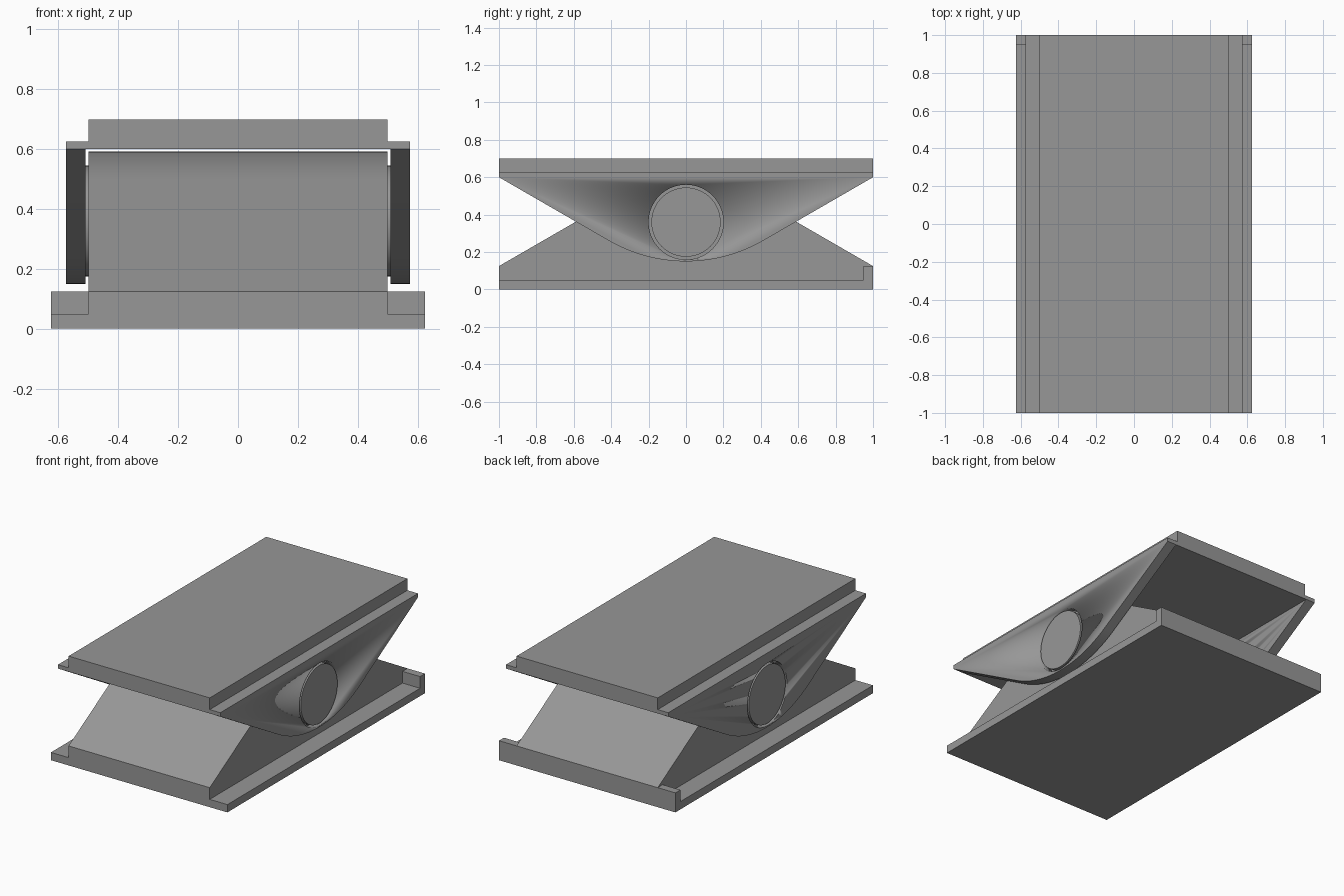
import bpy, bmesh, math
from mathutils import Matrix

if "Cube" in bpy.data.objects:
    bpy.data.objects.remove(bpy.data.objects["Cube"])

grey = bpy.data.materials.new("mid grey")
grey.diffuse_color = (0.31, 0.31, 0.31, 1)
grey.use_nodes = True
grey.node_tree.nodes["Principled BSDF"].inputs["Base Color"].default_value = grey.diffuse_color
PIVOT_Z = 0.36


def finish(name, bm, smooth=False):
    bmesh.ops.recalc_face_normals(bm, faces=bm.faces)
    me = bpy.data.meshes.new(name)
    bm.to_mesh(me)
    bm.free()
    me.materials.append(grey)
    ob = bpy.data.objects.new(name, me)
    bpy.context.collection.objects.link(ob)
    if smooth:
        bpy.ops.object.select_all(action='DESELECT')
        bpy.context.view_layer.objects.active = ob
        ob.select_set(True)
        bpy.ops.object.shade_smooth_by_angle(angle=math.radians(25))
    return ob


def extrude(name, points, depth, smooth=False):
    """Extrude a closed 3D outline along a vector."""
    bm = bmesh.new()
    face = bm.faces.new([bm.verts.new(p) for p in points])
    new = bmesh.ops.extrude_face_region(bm, geom=[face], use_keep_orig=True)["geom"]
    bmesh.ops.translate(bm, vec=depth, verts=[v for v in new if isinstance(v, bmesh.types.BMVert)])
    return finish(name, bm, smooth)


def box(name, x0, x1, y0, y1, z0, z1):
    return extrude(name, [(x0, y0, z0), (x1, y0, z0), (x1, y1, z0), (x0, y1, z0)], (0, 0, z1 - z0))


def cylinder(name, x0, x1, r):
    bm = bmesh.new()
    m = Matrix.Translation(((x0 + x1) / 2, 0, PIVOT_Z)) @ Matrix.Rotation(math.pi / 2, 4, 'Y')
    bmesh.ops.create_cone(bm, cap_ends=True, segments=64, radius1=r, radius2=r,
                          depth=x1 - x0, matrix=m)
    return finish(name, bm, True)


def rocker(end_z, apex_z):
    """Points from y=-1 to y=1: 30 degree slopes joined by a tangent arc."""
    s = 1 if apex_z > end_z else -1
    a = math.radians(30)
    r = (math.tan(a) - abs(apex_z - end_z)) / (1 / math.cos(a) - 1)
    pts = [(-1, end_z)]
    n = 28
    for i in range(n + 1):
        t = -a + 2 * a * i / n
        pts.append((r * math.sin(t), apex_z - s * r * (1 - math.cos(t))))
    return pts + [(1, end_z)]


# Lower body: floor plate, rounded wedge core, corner stops
box("base_plate", -0.625, 0.625, -1, 1, 0, 0.05)
core = [(-1, 0.05)] + rocker(0.125, 0.5925) + [(1, 0.05)]
extrude("base_core", [(-0.5, y, z) for y, z in core], (1, 0, 0), True)

# Upper body: stepped plate running front to back
half = [(0.575, 0.6), (0.575, 0.625), (0.5, 0.625), (0.5, 0.7)]
outline = half + [(-x, z) for x, z in reversed(half)]
extrude("top_plate", [(x, -1, z) for x, z in outline], (0, 2, 0))

# Hole cutter for both cheeks
cutter = cylinder("pivot_hole_cutter", -0.7, 0.7, 0.2)
cutter.hide_render = True
cutter.hide_viewport = True

for side, label in ((1, "right"), (-1, "left")):
    lo, hi = sorted((side * 0.5, side * 0.625))
    box(label + "_stop", lo, hi, 0.95, 1, 0.05, 0.125)

    # Hanging cheek with pivot hole
    cheek = extrude(label + "_cheek", [(side * 0.51, y, z) for y, z in rocker(0.6, 0.15)],
                    (side * 0.065, 0, 0), True)
    mod = cheek.modifiers.new("pivot_hole", 'BOOLEAN')
    mod.operation = 'DIFFERENCE'
    mod.solver = 'EXACT'
    mod.object = cutter

    # Pivot pin standing out of the core
    lo, hi = sorted((side * 0.49, side * 0.575))
    cylinder(label + "_pivot_pin", lo, hi, 0.185)
